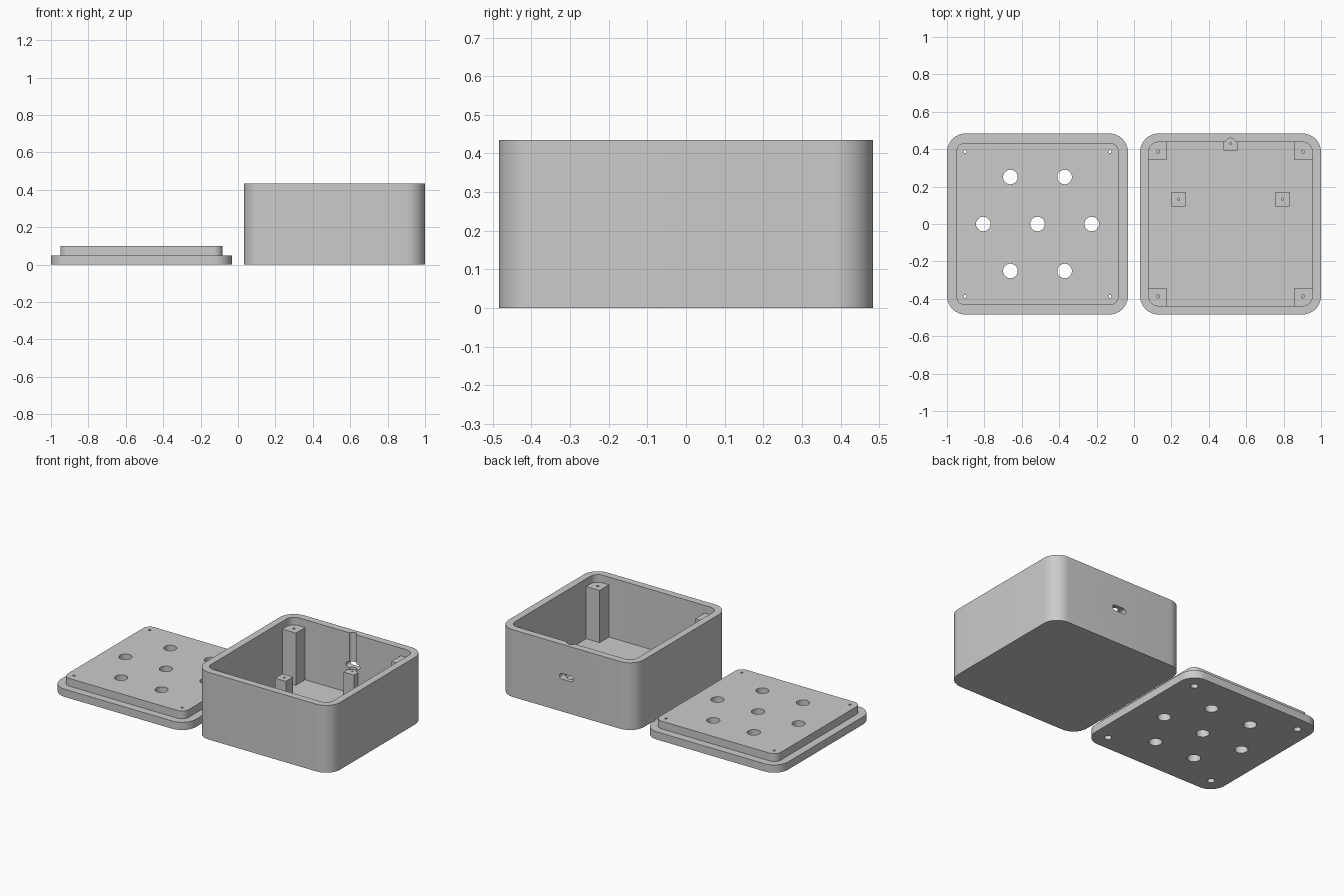
import bpy, bmesh, math
from mathutils import Matrix, Vector

if "Cube" in bpy.data.objects:
    bpy.data.objects.remove(bpy.data.objects["Cube"])

grey = bpy.data.materials.new("light grey plastic")
grey.diffuse_color = (0.6, 0.6, 0.6, 1)
grey.use_nodes = True
grey.node_tree.nodes["Principled BSDF"].inputs["Base Color"].default_value = grey.diffuse_color

BOX_X, LID_X = 0.516, -0.516
HALF, INNER, HEIGHT, FLOOR = 0.484, 0.438, 0.435, 0.047
SCREW = 0.387          # corner screw offset
CORNERS = [(sx, sy) for sx in (-1, 1) for sy in (-1, 1)]


def prism(name, outline, z0, z1):
    """Solid extruded upward from a 2D outline."""
    bm = bmesh.new()
    face = bm.faces.new([bm.verts.new((x, y, z0)) for x, y in outline])
    out = bmesh.ops.extrude_face_region(bm, geom=[face])
    top = [v for v in out["geom"] if isinstance(v, bmesh.types.BMVert)]
    bmesh.ops.translate(bm, verts=top, vec=(0, 0, z1 - z0))
    bmesh.ops.recalc_face_normals(bm, faces=bm.faces)
    mesh = bpy.data.meshes.new(name)
    bm.to_mesh(mesh)
    bm.free()
    mesh.materials.append(grey)
    ob = bpy.data.objects.new(name, mesh)
    bpy.context.collection.objects.link(ob)
    return ob


def rounded(cx, cy, hx, hy, r, steps=12):
    """Rounded rectangle outline, counter-clockwise."""
    pts = []
    for q, (sx, sy) in enumerate([(1, 1), (-1, 1), (-1, -1), (1, -1)]):
        for i in range(steps + 1):
            a = (q + i / steps) * math.pi / 2
            pts.append((cx + sx * (hx - r) + r * math.cos(a),
                        cy + sy * (hy - r) + r * math.sin(a)))
    return pts


def rect(x0, x1, y0, y1):
    return [(x0, y0), (x1, y0), (x1, y1), (x0, y1)]


def circle(cx, cy, r, n=32):
    return [(cx + r * math.cos(2 * math.pi * i / n),
             cy + r * math.sin(2 * math.pi * i / n)) for i in range(n)]


def combine(target, tool, operation="DIFFERENCE"):
    """Apply a boolean and discard the tool."""
    tool.hide_render = True
    bpy.context.view_layer.objects.active = target
    mod = target.modifiers.new("bool", "BOOLEAN")
    mod.operation, mod.object, mod.solver = operation, tool, "EXACT"
    bpy.ops.object.modifier_apply(modifier=mod.name)
    bpy.data.objects.remove(tool, do_unlink=True)


def drill(target, x, y, r, z0, z1, n=32):
    combine(target, prism("drill", circle(x, y, r, n), z0, z1))


# Box shell: rounded block with a hollow inside
box = prism("box_shell", rounded(BOX_X, 0, HALF, HALF, 0.1), 0, HEIGHT)
combine(box, prism("cavity", rounded(BOX_X, 0, INNER, INNER, 0.053), FLOOR, 0.6))

# Screwdriver groove down the back wall, above the rear standoff
drill(box, BOX_X, 0.432, 0.027, 0.19, 0.6)

# Cable slot through the back wall
slot = prism("slot", rounded(0, 0, 0.05, 0.018, 0.0179, 8), -0.1, 0.1)
slot.data.transform(Matrix.Translation(Vector((BOX_X, 0.48, 0.228)))
                    @ Matrix.Rotation(math.pi / 2, 4, "X"))
combine(box, slot)

# Corner screw posts, recessed to leave room for the lid lip
for i, (sx, sy) in enumerate(CORNERS):
    xs = sorted((BOX_X + sx * 0.342, BOX_X + sx * 0.445))
    ys = sorted((sy * 0.342, sy * 0.445))
    post = prism(f"corner_post_{i + 1}", rect(*xs, *ys), FLOOR - 0.01, 0.385)
    drill(post, BOX_X + sx * SCREW, sy * SCREW, 0.008, 0.28, 0.5, 16)

# Three short board standoffs; the rear one merges into the wall
for i, (x, y) in enumerate([(-0.278, 0.132), (0.278, 0.132), (0, 0.432)]):
    x += BOX_X
    post = prism(f"board_standoff_{i + 1}",
                 rect(x - 0.038, x + 0.038, y - 0.038, y + 0.038), FLOOR - 0.01, 0.195)
    drill(post, x, y, 0.006, 0.12, 0.3, 16)

# Lid: plate plus raised lip
lid = prism("lid", rounded(LID_X, 0, HALF, HALF, 0.1), 0, 0.05)
combine(lid, prism("lip", rounded(LID_X, 0, 0.434, 0.434, 0.048), 0.03, 0.1), "UNION")

# Seven vent holes: centre plus a hexagon
drill(lid, LID_X, 0, 0.039, -0.1, 0.2)
for k in range(6):
    a = k * math.pi / 3
    drill(lid, LID_X + 0.29 * math.cos(a), 0.29 * math.sin(a), 0.039, -0.1, 0.2)

# Lid screw holes with recesses for the heads on the outside face
for sx, sy in CORNERS:
    x, y = LID_X + sx * SCREW, sy * SCREW
    drill(lid, x, y, 0.008, -0.1, 0.2, 16)
    drill(lid, x, y, 0.022, -0.1, 0.03, 24)

# Smooth the curved walls, keep the edges crisp
bpy.ops.object.select_all(action="DESELECT")
for ob in bpy.context.scene.objects:
    ob.select_set(True)
bpy.context.view_layer.objects.active = box
bpy.ops.object.shade_smooth_by_angle(angle=math.radians(30))
